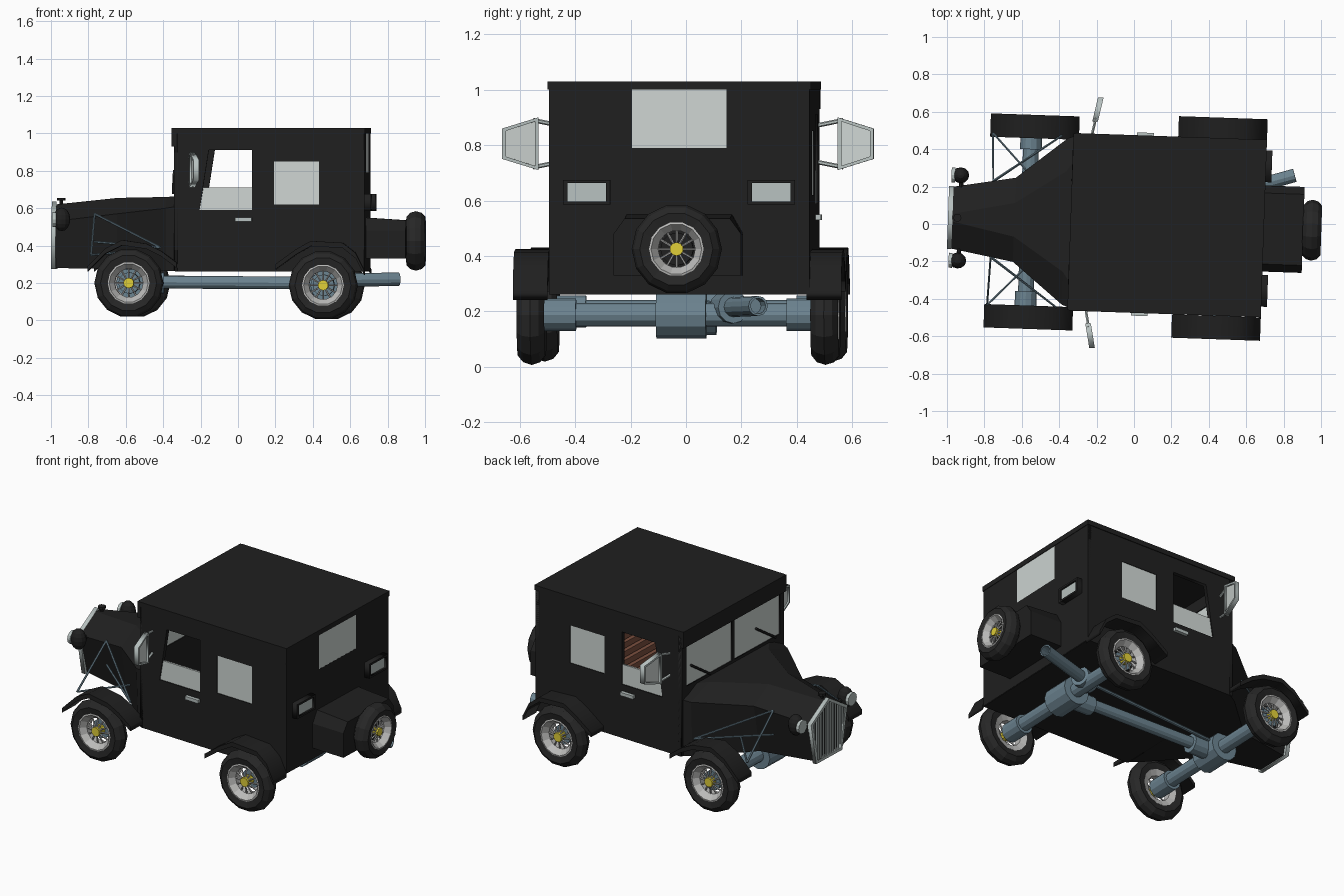
import bpy, bmesh
from math import pi, cos, sin, radians
from mathutils import Matrix, Vector

if "Cube" in bpy.data.objects:
    bpy.data.objects.remove(bpy.data.objects["Cube"])

YAW = Matrix.Rotation(radians(-2), 4, 'Z')   # the car stands slightly turned


def mat(name, *rgb):
    m = bpy.data.materials.new(name)
    m.diffuse_color = (*rgb, 1)
    m.use_nodes = True
    m.node_tree.nodes["Principled BSDF"].inputs["Base Color"].default_value = m.diffuse_color
    return m


BLACK = mat("black_paint", .014, .014, .014)
RUBBER = mat("rubber", .02, .02, .02)
STEEL = mat("blue_steel", .15, .23, .28)
CHROME = mat("chrome", .48, .54, .53)
GLASS = mat("glass", .62, .67, .65)
RIM = mat("rim_grey", .5, .5, .49)
YELLOW = mat("yellow_hub", .75, .62, .04)
WOOD = mat("brown_wood", .2, .08, .05)


def finish(name, bm, m, tf=Matrix()):
    bm.transform(YAW @ tf)
    bmesh.ops.remove_doubles(bm, verts=bm.verts, dist=1e-5)
    bmesh.ops.recalc_face_normals(bm, faces=bm.faces)
    me = bpy.data.meshes.new(name)
    bm.to_mesh(me)
    bm.free()
    me.materials.append(m)
    ob = bpy.data.objects.new(name, me)
    bpy.context.collection.objects.link(ob)
    return ob


def box(name, m, lo, hi):
    bm = bmesh.new()
    bmesh.ops.create_cube(bm, size=1)
    lo, hi = Vector(lo), Vector(hi)
    return finish(name, bm, m, Matrix.Translation((lo + hi) / 2) @ Matrix.Diagonal((*(hi - lo), 1)))


def rods(name, m, pairs, r, n=8, tf=Matrix()):
    bm = bmesh.new()
    for a, b in pairs:
        a, b = Vector(a), Vector(b)
        rot = (b - a).to_track_quat('Z', 'Y').to_matrix().to_4x4()
        bmesh.ops.create_cone(bm, cap_ends=True, segments=n, radius1=r, radius2=r, depth=(b - a).length,
                              matrix=Matrix.Translation((a + b) / 2) @ rot)
    return finish(name, bm, m, tf)


def loft(name, m, sections, ring=False, tf=Matrix()):
    bm = bmesh.new()
    rows = [[bm.verts.new(p) for p in s] for s in sections]
    n = len(rows[0])
    for a, b in zip(rows, rows[1:] + (rows[:1] if ring else [])):
        for i in range(n):
            bm.faces.new((a[i], a[(i + 1) % n], b[(i + 1) % n], b[i]))
    if not ring:
        bm.faces.new(rows[0])
        bm.faces.new(rows[-1])
    return finish(name, bm, m, tf)


def lathe(name, m, prof, n, tf):
    # closed (radius, y) profile turned about the y axis
    secs = [[(r * cos(2 * pi * k / n), y, r * sin(2 * pi * k / n)) for r, y in prof] for k in range(n)]
    return loft(name, m, secs, True, tf)


def panel(name, m, outline, holes, plane, at, thick, tf=Matrix()):
    # flat sheet with holes; plane 'xz' stands at y = at, plane 'yz' stands at x = at
    cu = bpy.data.curves.new(name, 'CURVE')
    cu.dimensions, cu.fill_mode, cu.extrude = '2D', 'BOTH', thick / 2
    for loop in [outline] + holes:
        sp = cu.splines.new('POLY')
        sp.points.add(len(loop) - 1)
        for p, (u, v) in zip(sp.points, loop):
            p.co = (u, v, 0, 1)
        sp.use_cyclic_u = True
    tmp = bpy.data.objects.new("tmp", cu)
    bpy.context.collection.objects.link(tmp)
    me = bpy.data.meshes.new_from_object(tmp.evaluated_get(bpy.context.evaluated_depsgraph_get()))
    bm = bmesh.new()
    bm.from_mesh(me)
    bpy.data.objects.remove(tmp)
    bpy.data.meshes.remove(me)
    for v in bm.verts:
        u, w, t = v.co
        v.co = (u, at + t, w) if plane == 'xz' else (at + t, u, w)
    return finish(name, bm, m, tf)


def rect(a, b, c, d):
    return [(a, c), (b, c), (b, d), (a, d)]


# cabin walls, roof, floor and glazing
front_win = [(-.19, .59), (.09, .59), (.09, .91), (-.14, .91)]
rear_win = rect(.21, .45, .62, .85)
for s in (-1, 1):
    panel("cabin_side", BLACK, rect(-.32, .69, .265, 1.01), [front_win, rear_win], 'xz', s * .458, .024)
    panel("rear_side_glass", GLASS, rear_win, [], 'xz', s * .46, .012)
    panel("lowered_door_glass", GLASS, [(-.19, .59), (.09, .59), (.09, .71), (-.17, .71)], [], 'xz', s * .458, .012)
    box("door_handle", CHROME, (0, s * .478 - .012, .53), (.09, s * .478 + .012, .55))
back_win = rect(-.17, .17, .79, 1.01)
panel("cabin_back", BLACK, rect(-.47, .47, .265, 1.025), [back_win], 'yz', .68, .024)
panel("back_glass", GLASS, back_win, [], 'yz', .685, .012)
panes = [rect(-.43, -.012, .68, .925), rect(.012, .43, .68, .925)]
panel("cabin_front", BLACK, rect(-.47, .47, .265, 1.01), panes, 'yz', -.315, .024)
for p in panes:
    panel("windscreen_glass", GLASS, p, [], 'yz', -.315, .012)
box("roof", BLACK, (-.33, -.475, 1.0), (.695, .475, 1.03))
box("roof_visor", BLACK, (-.34, -.473, .93), (-.32, .473, 1.03))
box("floor", BLACK, (-.32, -.47, .262), (.69, .47, .28))
rods("wipers", RUBBER, [((-.335, s * .3 - .08, .68), (-.335, s * .3 + .1, .80)) for s in (-1, 1)], .007, 6)

# slatted bench
for i in range(7):
    x, z = .14 + i * .012, .49 + i * .045
    box("bench_back_slat", WOOD, (x, -.40, z), (x + .025, .40, z + .036))
for i in range(5):
    box("bench_seat_slat", WOOD, (-.11 + i * .05, -.40, .44), (-.07 + i * .05, .40, .47))
box("bench_base", WOOD, (-.09, -.38, .28), (.13, .38, .44))

# bonnet, flaring out to the cabin
secs = []
for x, wb, ws, zs, wt, zt, zb in ((-.975, .10, .165, .53, .02, .62, .28), (-.64, .17, .225, .57, .09, .655, .275),
                                  (-.37, .43, .445, .60, .27, .66, .265), (-.31, .468, .468, .61, .36, .665, .265)):
    secs.append([(x, -wb, zb), (x, -ws, zs), (x, -wt, zt), (x, wt, zt), (x, ws, zs), (x, wb, zb)])
loft("bonnet", BLACK, secs)

# radiator grille
shell = [(-.12, .275), (.12, .275), (.168, .53), (0, .635), (-.168, .53)]
inner = [(y * .88, .452 + (z - .452) * .9) for y, z in shell]
panel("grille_frame", CHROME, shell, [inner], 'yz', -.983, .024)
bars = []
for i in range(-6, 7):
    y = i * .022
    low = .29 if abs(y) < .105 else .29 + (abs(y) - .105) * 5
    bars.append(((-.988, y, low), (-.988, y, .615 - abs(y) * .6)))
rods("grille_bars", CHROME, bars, .006, 6)
rods("radiator_cap", BLACK, [((-.945, 0, .61), (-.945, 0, .645))], .01)
rods("radiator_cap_top", BLACK, [((-.945, 0, .64), (-.945, 0, .655))], .022)

# headlamps, bonnet stays, mirrors and tail lamps
for s in (-1, 1):
    bm = bmesh.new()
    bmesh.ops.create_uvsphere(bm, u_segments=12, v_segments=8, radius=.057)
    finish("headlamp", bm, BLACK, Matrix.Translation((-.935, s * .228, .54)) @ Matrix.Diagonal((.8, .75, 1.1, 1)))
    rods("headlamp_lens", CHROME, [((-.984, s * .228, .54), (-.965, s * .228, .54))], .04, 12)
    rods("headlamp_arm", BLACK, [((-.93, s * .12, .52), (-.93, s * .22, .54))], .012)
    apex, foot, rear = (-.76, s * .205, .57), (-.77, s * .46, .35), (-.40, s * .46, .39)
    rods("bonnet_stay", STEEL, [(apex, foot), (apex, rear), (foot, (-.56, s * .24, .37)),
                                (rear, (-.76, s * .2, .42))], .006, 6)
    shear = Matrix()
    shear[0][1] = .2 * s
    out = [(s * y, z) for y, z in ((.54, .90), (.67, .86), (.67, .75), (.54, .71))]
    cy, cz = s * .605, .805
    hole = [(cy + (y - cy) * .8, cz + (z - cz) * .84) for y, z in out]
    panel("mirror_frame", CHROME, out, [hole], 'yz', -.335, .03, shear)
    panel("mirror_glass", GLASS, hole, [], 'yz', -.335, .012, shear)
    rods("mirror_arms", CHROME, [((-.335, s * .46, z), (-.335, s * .56, w)) for z, w in ((.87, .89), (.74, .72))],
         .008, 6, shear)
    y = s * .333
    panel("tail_lamp_frame", BLACK, rect(y - .085, y + .085, .585, .675), [rect(y - .07, y + .07, .597, .663)],
          'yz', .708, .036)
    box("tail_lamp", CHROME, (.69, y - .07, .597), (.715, y + .07, .663))

# mudguards
guards = ([(-.785, .29), (-.69, .385), (-.60, .43), (-.47, .41), (-.39, .37), (-.31, .31)],
          [(.22, .30), (.33, .38), (.41, .425), (.58, .415), (.65, .36), (.695, .27)])
for top, y in zip(guards, (.51, .53)):
    under = [(x, z - .028) for x, z in reversed(top)]
    for s in (-1, 1):
        panel("mudguard", BLACK, top + under, [], 'xz', s * y - .008, .125)

# boot box
loft("boot_box", BLACK, [[(x, -.23, .33), (x, -.23, .48), (x, -.19, t), (x, .19, t), (x, .23, .48), (x, .23, .33)]
                         for x, t in ((.68, .55), (.905, .535))])


def wheel(tf, k=1.0):
    # outer face looks along +y
    tf = tf @ Matrix.Diagonal((k, 1, k, 1))
    lathe("tyre", RUBBER, [(.11, -.042), (.15, -.05), (.175, -.03), (.185, 0), (.175, .03), (.15, .05),
                           (.11, .042), (.105, 0)], 14, tf)
    lathe("wheel_rim", RIM, [(.112, .044), (.104, .046), (.076, .012), (.076, -.03), (.112, -.043)], 14, tf)
    rods("wheel_spokes", RIM, [((.02 * cos(a), .022, .02 * sin(a)), (.082 * cos(a), .008, .082 * sin(a)))
                               for a in (i * pi / 6 for i in range(12))], .005, 5, tf)
    rods("wheel_hub", YELLOW, [((0, -.02, 0), (0, .035, 0))], .028, 10, tf)


# road wheels, axles and differentials
for x, z, wy in ((-.565, .20, .52), (.475, .188, .53)):
    for s in (-1, 1):
        turn = Matrix.Rotation(0 if s > 0 else pi, 4, 'Z')
        wheel(Matrix.Translation((x, s * wy - .01, z)) @ turn)
        rods("axle_end", STEEL, [((x, s * .38, z), (x, s * .51, z))], .058, 12)
    rods("axle", STEEL, [((x, -.45, z), (x, .45, z))], .042, 12)
    rods("differential", STEEL, [((x, -.09, z), (x, .09, z))], .085, 12)
    d = .17 if x < 0 else -.17
    rods("differential_nose", STEEL, [((x, 0, z), (x + d, 0, z))], .056, 12)
wheel(Matrix.Translation((.952, 0, .425)) @ Matrix.Rotation(-pi / 2, 4, 'Z'), .88)
rods("spare_mount", BLACK, [((.89, 0, .425), (.94, 0, .425))], .06, 12)

# drive shaft and exhaust
rods("drive_shaft", STEEL, [((-.5, 0, .205), (.42, 0, .2))], .034, 12)
rods("exhaust_feed", STEEL, [((-.5, .05, .23), (.47, .16, .22))], .011)
rods("exhaust_joint", STEEL, [((.43, .155, .215), (.53, .19, .215))], .058, 12)
a, b = Vector((.45, .165, .215)), Vector((.85, .29, .22))
rods("exhaust_core", STEEL, [(a, a.lerp(b, .85))], .03, 12)
bm_rot = (b - a).to_track_quat('Y', 'Z').to_matrix().to_4x4()
lathe("exhaust_pipe", STEEL, [(.036, 0), (.036, (b - a).length), (.028, (b - a).length), (.028, 0)], 12,
      Matrix.Translation(a) @ bm_rot)
